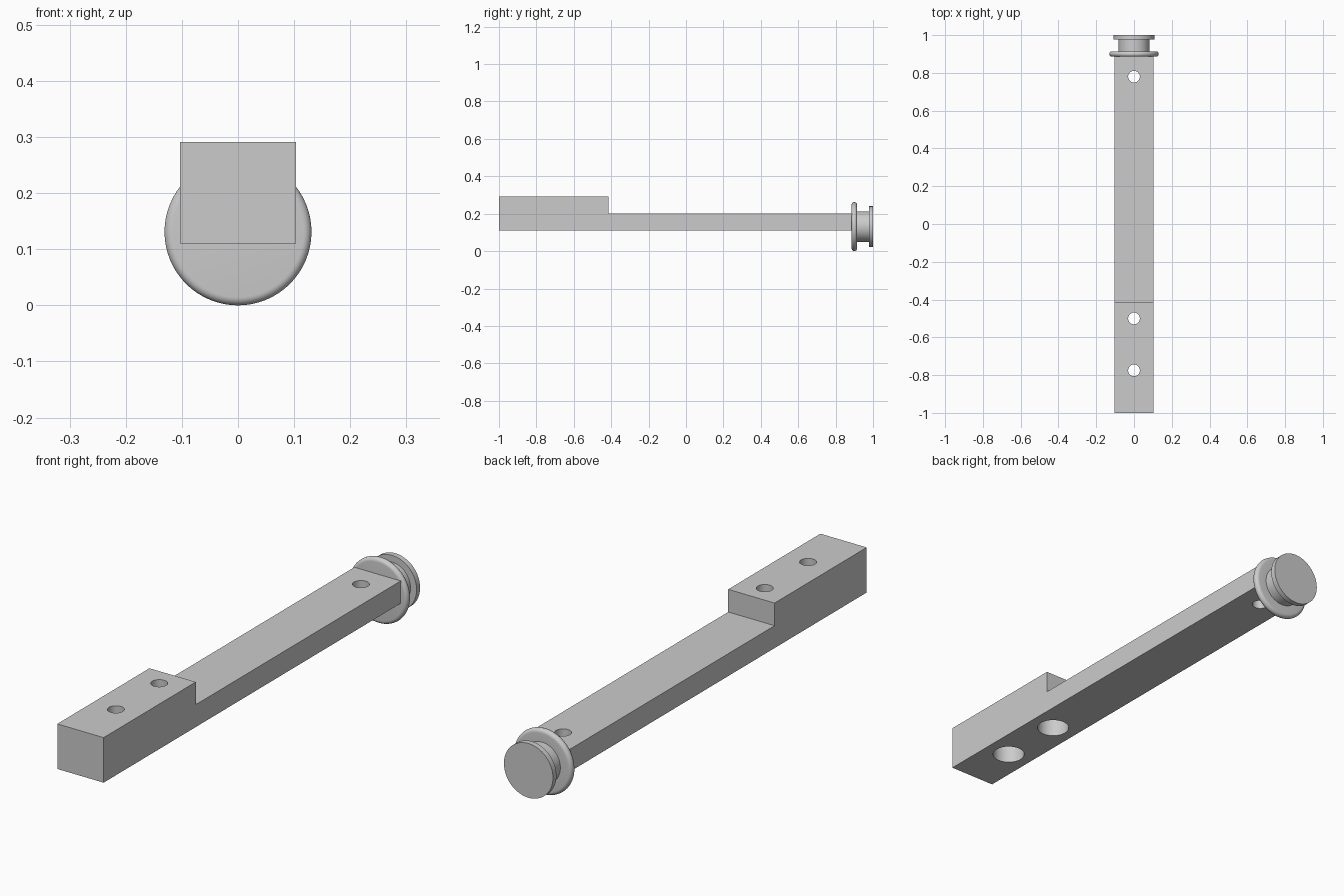
import bpy, math
from mathutils import Matrix, Vector

cube = bpy.data.objects.get("Cube")
if cube:
    bpy.data.objects.remove(cube, do_unlink=True)

GREY = (0.6, 0.6, 0.6, 1)
grey = bpy.data.materials.new("plain grey")
grey.use_nodes = True
grey.diffuse_color = GREY
grey.node_tree.nodes["Principled BSDF"].inputs["Base Color"].default_value = GREY

AXIS_Z = 0.131     # height of the knob axis
BAR_BOTTOM = 0.11
HALF_WIDTH = 0.103


def mesh_object(name, verts, faces):
    mesh = bpy.data.meshes.new(name)
    mesh.from_pydata(verts, [], faces)
    obj = bpy.data.objects.new(name, mesh)
    bpy.context.collection.objects.link(obj)
    mesh.materials.append(grey)
    return obj


def smooth(obj):
    bpy.ops.object.select_all(action='DESELECT')
    obj.select_set(True)
    bpy.context.view_layer.objects.active = obj
    bpy.ops.object.shade_smooth_by_angle(angle=math.radians(35))


def lathe(name, profile, origin, along_y=False, sides=64):
    """Closed solid turned from (radius, distance) points, along z or y."""
    turn = Matrix.Rotation(-math.pi / 2, 4, 'X') if along_y else Matrix()
    place = Matrix.Translation(origin) @ turn
    verts = [place @ Vector((r * math.cos(a), r * math.sin(a), h))
             for r, h in profile
             for a in (2 * math.pi * i / sides for i in range(sides))]
    faces = [(k * sides + i, k * sides + (i + 1) % sides,
              (k + 1) * sides + (i + 1) % sides, (k + 1) * sides + i)
             for k in range(len(profile) - 1) for i in range(sides)]
    last = (len(profile) - 1) * sides
    faces.append(tuple(reversed(range(sides))))
    faces.append(tuple(range(last, last + sides)))
    return mesh_object(name, verts, faces)


# Stepped bar: side outline extruded across the width
outline = [(-1, BAR_BOTTOM), (0.89, BAR_BOTTOM), (0.89, 0.2),
           (-0.415, 0.2), (-0.415, 0.291), (-1, 0.291)]
n = len(outline)
bar = mesh_object(
    "stepped_bar",
    [(x, y, z) for x in (-HALF_WIDTH, HALF_WIDTH) for y, z in outline],
    [tuple(reversed(range(n))), tuple(range(n, 2 * n))] +
    [(i, (i + 1) % n, n + (i + 1) % n, n + i) for i in range(n)])

# Screw holes: two counterbored from below in the block, one plain near the knob
straight = [(0.031, 0), (0.031, 0.4)]
counterbored = [(0.062, 0), (0.062, 0.2), (0.031, 0.2), (0.031, 0.4)]
for i, (y, profile) in enumerate([(-0.775, counterbored), (-0.5, counterbored),
                                  (0.78, straight)]):
    cutter = lathe(f"hole_cutter_{i + 1}", profile, (0, y, 0), sides=48)
    cutter.hide_render = True
    cut = bpy.context.view_layer
    cut.objects.active = bar
    mod = bar.modifiers.new("hole", 'BOOLEAN')
    mod.operation = 'DIFFERENCE'
    mod.solver = 'EXACT'
    mod.object = cutter
    bpy.ops.object.modifier_apply(modifier=mod.name)
    bpy.data.objects.remove(cutter, do_unlink=True)
smooth(bar)

# Turned knob: rounded flange, neck and end cap
RIM, R = 0.0145, 0.131
rim = [(R - RIM + RIM * math.cos(a), 0.9 + RIM * math.sin(a))
       for a in (math.pi * (k / 12 - 0.5) for k in range(13))]
knob = rim + [(0.082, rim[-1][1]), (0.082, 0.978), (0.109, 0.978), (0.109, 1.0)]
smooth(lathe("turned_knob", knob, (0, 0, AXIS_Z), along_y=True))
